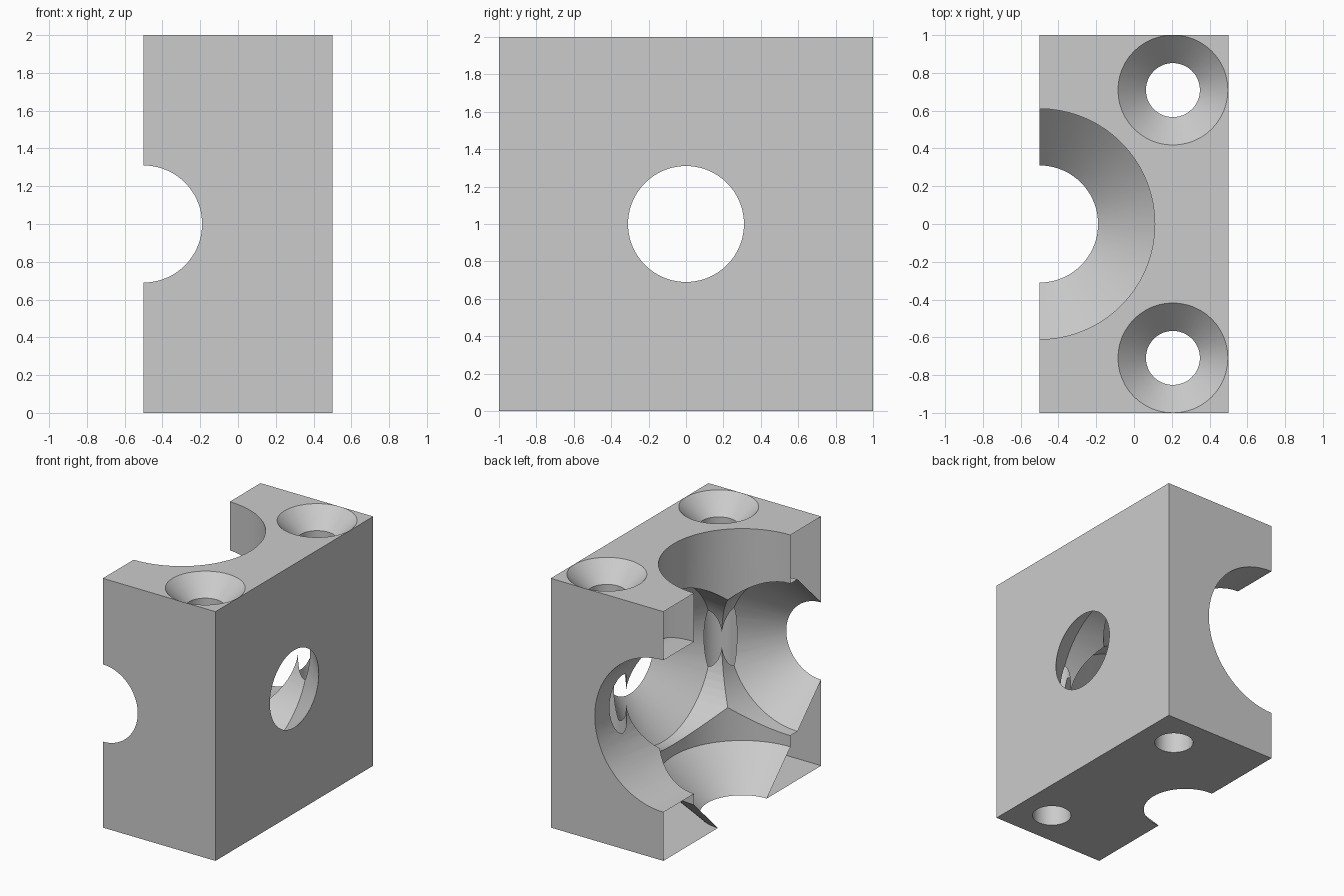
import bpy, bmesh, math
from mathutils import Matrix

if "Cube" in bpy.data.objects:
    bpy.data.objects.remove(bpy.data.objects["Cube"])

SEGMENTS = 72
CUT_X = -0.5                      # open section plane

material = bpy.data.materials.new("plain_grey")
material.diffuse_color = (0.6, 0.6, 0.6, 1)
material.use_nodes = True
material.node_tree.nodes["Principled BSDF"].inputs["Base Color"].default_value = material.diffuse_color


def add_object(name, bm):
    bmesh.ops.recalc_face_normals(bm, faces=bm.faces)
    mesh = bpy.data.meshes.new(name)
    bm.to_mesh(mesh)
    bm.free()
    mesh.materials.append(material)
    obj = bpy.data.objects.new(name, mesh)
    bpy.context.collection.objects.link(obj)
    return obj


def revolve(name, profile, matrix, segments):
    """Closed solid of revolution from (radius, height) points."""
    bm = bmesh.new()
    rings = []
    for r, h in profile:
        rings.append([bm.verts.new((r * math.cos(a), r * math.sin(a), h))
                      for a in (math.tau * i / segments for i in range(segments))])
    for low, high in zip(rings, rings[1:]):
        for i in range(segments):
            j = (i + 1) % segments
            bm.faces.new((low[i], low[j], high[j], high[i]))
    bm.faces.new(rings[0][::-1])
    bm.faces.new(rings[-1])
    bm.transform(matrix)
    obj = add_object(name, bm)
    obj.hide_render = True
    return obj


# Solid block, a little longer than needed on the section side
bm = bmesh.new()
bmesh.ops.create_cube(bm, size=1, matrix=Matrix.Translation((-0.1, 0, 1))
                      @ Matrix.Diagonal((1.2, 2, 2, 1)))
block = add_object("block", bm)

# Three crossing bores, each narrowing to a small opening at one end
centre = Matrix.Translation((CUT_X, 0, 1))
bore_profile = [(0.11, -1.2), (0.61, -0.7), (0.61, 1.2)]
turns = {
    "vertical_bore": Matrix.Identity(4),
    "lengthwise_bore": Matrix.Rotation(-math.pi / 2, 4, 'X'),
    "crosswise_bore": Matrix.Rotation(-math.pi / 2, 4, 'Y'),
}
cutters = [revolve(n, bore_profile, centre @ t, SEGMENTS) for n, t in turns.items()]

# Two countersunk screw holes
screw_profile = [(0.143, -0.1), (0.143, 1.852), (0.391, 2.1)]
for side, label in ((-1, "front"), (1, "back")):
    place = Matrix.Translation((0.206, side * 0.709, 0))
    cutters.append(revolve(label + "_screw_hole", screw_profile, place, 48))

for cutter in cutters:
    mod = block.modifiers.new(cutter.name, 'BOOLEAN')
    mod.operation = 'DIFFERENCE'
    mod.solver = 'EXACT'
    mod.object = cutter

# Bake the cuts, then trim at the section plane and leave it open
bpy.context.view_layer.update()
depsgraph = bpy.context.evaluated_depsgraph_get()
result = bpy.data.meshes.new_from_object(block.evaluated_get(depsgraph))
block.modifiers.clear()
bm = bmesh.new()
bm.from_mesh(result)
bmesh.ops.bisect_plane(bm, geom=bm.verts[:] + bm.edges[:] + bm.faces[:], dist=1e-5,
                       plane_co=(CUT_X, 0, 0), plane_no=(1, 0, 0), clear_inner=True)
for face in bm.faces:
    face.smooth = True
    face.material_index = 0
bm.to_mesh(result)
bm.free()
result.set_sharp_from_angle(angle=math.radians(20))
block.data = result
block.name = "half_cube_shell"

for cutter in cutters:
    bpy.data.objects.remove(cutter)
